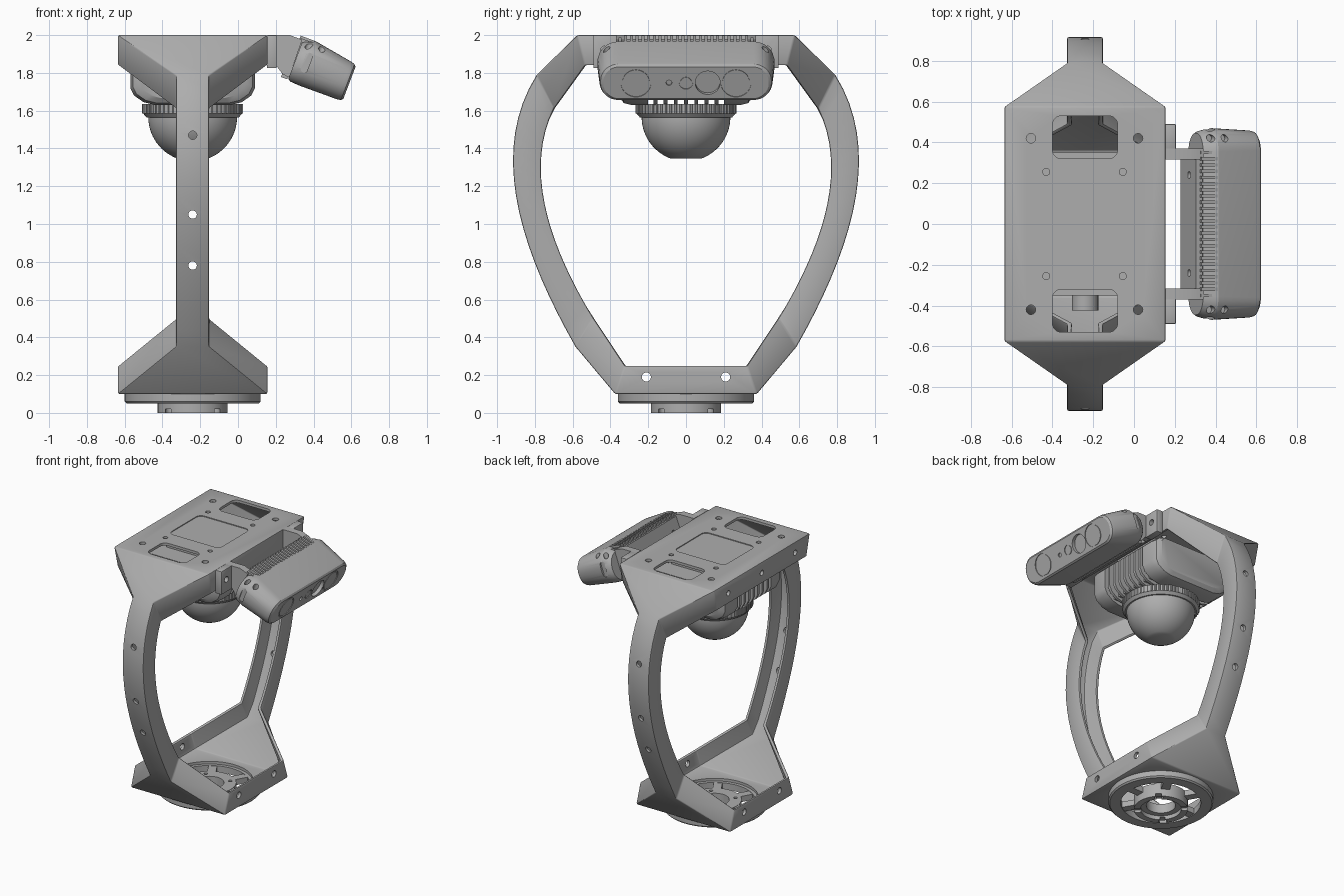
import bpy, bmesh
from math import sin, cos, pi, radians
from mathutils import Vector, Matrix
from mathutils.geometry import interpolate_bezier

if "Cube" in bpy.data.objects:
    bpy.data.objects.remove(bpy.data.objects["Cube"])

grey = bpy.data.materials.new("plain grey")
grey.use_nodes = True
grey.diffuse_color = (0.42, 0.42, 0.42, 1)
grey.node_tree.nodes["Principled BSDF"].inputs["Base Color"].default_value = (0.42, 0.42, 0.42, 1)

CX = -0.24          # centre line of the cage
AXES = {"x": Matrix.Rotation(pi / 2, 4, "Y"), "y": Matrix.Rotation(pi / 2, 4, "X"), "z": Matrix()}


# ---- helpers -------------------------------------------------------------
def box(bm, x, y, z):
    size = [b - a for a, b in (x, y, z)]
    mid = [(a + b) / 2 for a, b in (x, y, z)]
    bmesh.ops.create_cube(bm, size=1, matrix=Matrix.Translation(mid) @ Matrix.Diagonal((*size, 1)))


def cyl(bm, pos, axis, r, depth, r2=None, seg=24):
    bmesh.ops.create_cone(bm, cap_ends=True, segments=seg, radius1=r, radius2=r if r2 is None else r2,
                          depth=depth, matrix=Matrix.Translation(pos) @ AXES[axis])


def loft(bm, rings, closed=False):
    """Skin rings of points; cap the ends, or join last to first when closed."""
    vs = [[bm.verts.new(p) for p in ring] for ring in rings]
    pairs = list(zip(vs, vs[1:])) + ([(vs[-1], vs[0])] if closed else [])
    for a, b in pairs:
        for i in range(len(a)):
            j = (i + 1) % len(a)
            bm.faces.new((a[i], a[j], b[j], b[i]))
    if not closed:
        bm.faces.new(vs[0][::-1])
        bm.faces.new(vs[-1])


def rrect(w, h, r, n=6):
    """Rounded rectangle from half sizes."""
    pts = []
    for k, (sx, sy) in enumerate(((1, 1), (-1, 1), (-1, -1), (1, -1))):
        for i in range(n + 1):
            a = (k + i / n) * pi / 2
            pts.append((sx * (w - r) + r * cos(a), sy * (h - r) + r * sin(a)))
    return pts


def lathe(bm, profile, seg=64):
    """Closed (radius, z) profile turned about the cage centre line."""
    loft(bm, [[(CX + r * cos(t), r * sin(t), z) for r, z in profile]
              for t in (2 * pi * i / seg for i in range(seg))], closed=True)


def finish(name, bm, cutter=None, matrix=None, bevel=0, shell=0):
    bmesh.ops.recalc_face_normals(bm, faces=bm.faces)
    mesh = bpy.data.meshes.new(name)
    bm.to_mesh(mesh)
    ob = bpy.data.objects.new(name, mesh)
    bpy.context.collection.objects.link(ob)
    mesh.materials.append(grey)
    if shell:
        m = ob.modifiers.new("shell", "SOLIDIFY")
        m.thickness, m.offset, m.use_even_offset = shell, -1, True
    if bevel:
        m = ob.modifiers.new("bevel", "BEVEL")
        m.width, m.segments, m.limit_method, m.angle_limit = bevel, 2, "ANGLE", radians(35)
    if cutter:
        cut = finish(name + " cutter", cutter)
        cut.hide_render = True
        m = ob.modifiers.new("cut", "BOOLEAN")
        m.operation, m.solver, m.object = "DIFFERENCE", "EXACT", cut
    bpy.context.view_layer.objects.active = ob
    bpy.ops.object.select_all(action="DESELECT")
    ob.select_set(True)
    for m in list(ob.modifiers):
        bpy.ops.object.modifier_apply(modifier=m.name)
    if cutter:
        bpy.data.objects.remove(cut)
    bpy.ops.object.shade_smooth_by_angle(angle=radians(30))
    if matrix:
        ob.matrix_world = matrix
    return ob


# ---- cage: one channel section run around top plate, arms and tray ---------
WIDE, SLIM, N = 0.395, 0.0875, 18
outer = interpolate_bezier(*[Vector(p) for p in ((.585, .35), (.87, .85), (1.05, 1.38), (.79, 1.79))], N)
inner = interpolate_bezier(*[Vector(p) for p in ((.49, .5), (.72, .88), (.86, 1.28), (.70, 1.61))], N)
half = [((.375, .1), (.325, .25), WIDE)]
half += [(o, i, SLIM) for o, i in zip(outer, inner)]
half += [((.575, 2), (.535, 1.84), WIDE)]
loop = [(o[0], o[1], i[0], i[1], w) for o, i, w in half]
loop += [(-a, b, -c, d, w) for a, b, c, d, w in reversed(loop)]
bm = bmesh.new()
rows = [[bm.verts.new(p) for p in ((CX - w, c, d), (CX - w, a, b), (CX + w, a, b), (CX + w, c, d))]
        for a, b, c, d, w in loop]
for a, b in zip(rows, rows[1:] + rows[:1]):
    for k in range(3):
        bm.faces.new((a[k], a[k + 1], b[k + 1], b[k]))

cut = bmesh.new()
for s in (-1, 1):
    # plate windows and screw holes
    loft(cut, [[(CX + u, s * .425 + v, z) for u, v in rrect(.16, .105, .045)] for z in (1.94, 2.05)])
    for x, y, r in ((-.505, .42, .023), (.02, .42, .023), (-.43, .255, .017), (-.055, .255, .017)):
        cyl(cut, (x, s * y, 2), "z", r, .12)
    cyl(cut, (-.24, s * .85, 1.47), "y", .022, .35)
    cyl(cut, (-.24, s * .85, 1.05), "y", .022, .35)
    cyl(cut, (-.24, s * .75, .78), "y", .022, .35)
    cyl(cut, (CX, s * .21, .19), "x", .024, 1)
    cyl(cut, (CX - WIDE, s * .4, 1.92), "x", .02, .1)
cyl(cut, (CX - WIDE, 0, 1.92), "x", .02, .1)
loft(cut, [[(CX + u, v, z) for u, v in rrect(.212, .185, .04)] for z in (1.994, 2.05)])
cyl(cut, (CX, 0, .1), "z", .3, .12, seg=64)
cage = finish("cage_frame", bm, cut, bevel=.008, shell=.022)

# ---- mounting base under the tray ----------------------------------------
bm = bmesh.new()
lathe(bm, [(.275, .05), (.35, .05), (.36, .06), (.36, .1), (.275, .1)])
finish("base_rim", bm)
bm = bmesh.new()
lathe(bm, [(.1, .03), (.14, .03), (.14, 0), (.185, 0), (.185, .1), (.1, .1)])
cut = bmesh.new()
for k in range(4):
    t = (k + .5) * pi / 2
    cyl(cut, (CX + .162 * cos(t), .162 * sin(t), 0), "z", .03, .04)
    cyl(cut, (CX + .145 * cos(t), .145 * sin(t), .1), "z", .013, .05)
finish("base_hub", bm, cut)
bm = bmesh.new()
for k in range(6):
    new = bmesh.new()
    box(new, (.17, .29), (-.03, .03), (.055, .098))
    new.transform(Matrix.Translation((CX, 0, 0)) @ Matrix.Rotation(k * pi / 3, 4, "Z"))
    tmp = bpy.data.meshes.new("spoke")
    new.to_mesh(tmp)
    bm.from_mesh(tmp)
    bpy.data.meshes.remove(tmp)
finish("base_spokes", bm)

# ---- scanner hanging below the top plate ---------------------------------
side = [(.2, 1.63), (.26, 1.645), (.31, 1.68), (.33, 1.72), (.33, 1.87), (.3, 1.9)]
outline = side + [(-x, z) for x, z in reversed(side)]
bm = bmesh.new()
for s in (-1, 1):
    loft(bm, [[(CX + x * k, s * y, 1.9 - (1.9 - z) * k) for x, z in outline]
              for y, k in ((.2, 1), (.29, 1), (.33, .96), (.35, .86))])
finish("scanner_end_blocks", bm)
bm = bmesh.new()
for i in range(-3, 4):
    y = i * .054
    loft(bm, [[(CX + x, y + t, z) for x, z in outline] for t in (-.01, .01)])
finish("scanner_cooling_fins", bm)
bm = bmesh.new()
box(bm, (CX - .25, CX + .25), (-.25, .25), (1.66, 1.9))
box(bm, (CX - .22, CX + .22), (-.2, .2), (1.88, 1.985))
finish("scanner_core", bm)
bm = bmesh.new()
cyl(bm, (CX, -.38, 1.8), "y", .065, .09)
cyl(bm, (CX, -.35, 1.8), "y", .05, .1)
finish("scanner_plug", bm)

# knurled collar and flat-bottomed dome
bm = bmesh.new()
cyl(bm, (CX, 0, 1.61), "z", .262, .05, seg=64)
cyl(bm, (CX, 0, 1.575), "z", .245, .02, .262, seg=64)
for k in range(60):
    t = k * pi / 30
    cyl(bm, (CX + .261 * cos(t), .261 * sin(t), 1.61), "z", .007, .048, seg=6)
finish("scanner_collar", bm)
bm = bmesh.new()
R, low = .235, radians(-70)
arc = [(R * cos(low * i / 14), 1.567 + R * sin(low * i / 14)) for i in range(15)]
loft(bm, [[(CX + r * cos(k * pi / 32), r * sin(k * pi / 32), z) for k in range(64)] for r, z in arc])
finish("scanner_dome", bm)

# ---- tilted camera bar ---------------------------------------------------
tilt = Matrix.Translation((.59, 0, 1.7475)) @ Matrix.Rotation(radians(20.8), 4, "Y")
bm = bmesh.new()
rings = []
for x, w, z0, z1 in ((-.31, .445, -.095, .11), (-.295, .455, -.105, .12), (-.242, .47, -.108, .142),
                     (-.03, .458, -.105, .108), (-.01, .452, -.101, .102), (0, .437, -.09, .09)):
    h = (z1 - z0) / 2
    rings.append([(x, u, v + (z0 + z1) / 2) for u, v in rrect(w, h, h * .92, 8)])
loft(bm, rings)
cut = bmesh.new()
for y, r, d in ((-.265, .08, .012), (-.09, .015, .02), (0, .036, .012), (.115, .066, .05), (.265, .08, .012)):
    cyl(cut, (0, y, 0), "x", r, d, seg=40)
for s in (-1, 1):
    loft(cut, [[(-.25 + u, s * y, .02 + v) for u, v in rrect(.018, .055, .017)] for y in (.455, .5)])
    for x in (-.27, -.2):
        cyl(cut, (x, s * .42, .12), "z", .018, .1)
finish("camera_body", bm, cut, tilt)
bm = bmesh.new()
for y, r in ((-.265, .072), (.265, .072), (0, .03)):
    cyl(bm, (-.005, y, 0), "x", r, .008, seg=40)
finish("camera_lenses", bm, matrix=tilt)
bm = bmesh.new()
for i in range(24):
    y = -.35 + i * .7 / 23
    box(bm, (-.33, -.245), (y - .008, y + .008), (-.08, .142 if i % 23 else .13))
finish("camera_comb", bm, matrix=tilt)

# ---- bracket carrying the camera bar -------------------------------------
bm = bmesh.new()
box(bm, (-.35, -.315), (-.36, .36), (-.1, .115))
cut = bmesh.new()
for s in (-1, 1):
    cyl(cut, (-.335, s * .24, .02), "x", .018, .1)
finish("bracket_back_plate", bm, cut, tilt)
profile = [(.155, 1.835), (.155, 2), (.275, 2), (.34, 1.975), (.27, 1.775), (.235, 1.795), (.205, 1.835)]
for s, label in ((-1, "front"), (1, "rear")):
    bm = bmesh.new()
    loft(bm, [[(x, s * y, z) for x, z in profile] for y in (.315, .37)])
    finish("bracket_arm_" + label, bm)
    bm = bmesh.new()
    box(bm, (.153, .205), sorted((s * .365, s * .49)), (1.825, 2))
    cut = bmesh.new()
    cyl(cut, (.18, s * .43, 1.92), "x", .022, .2)
    finish("bracket_tab_" + label, bm, cut, bevel=.005)
